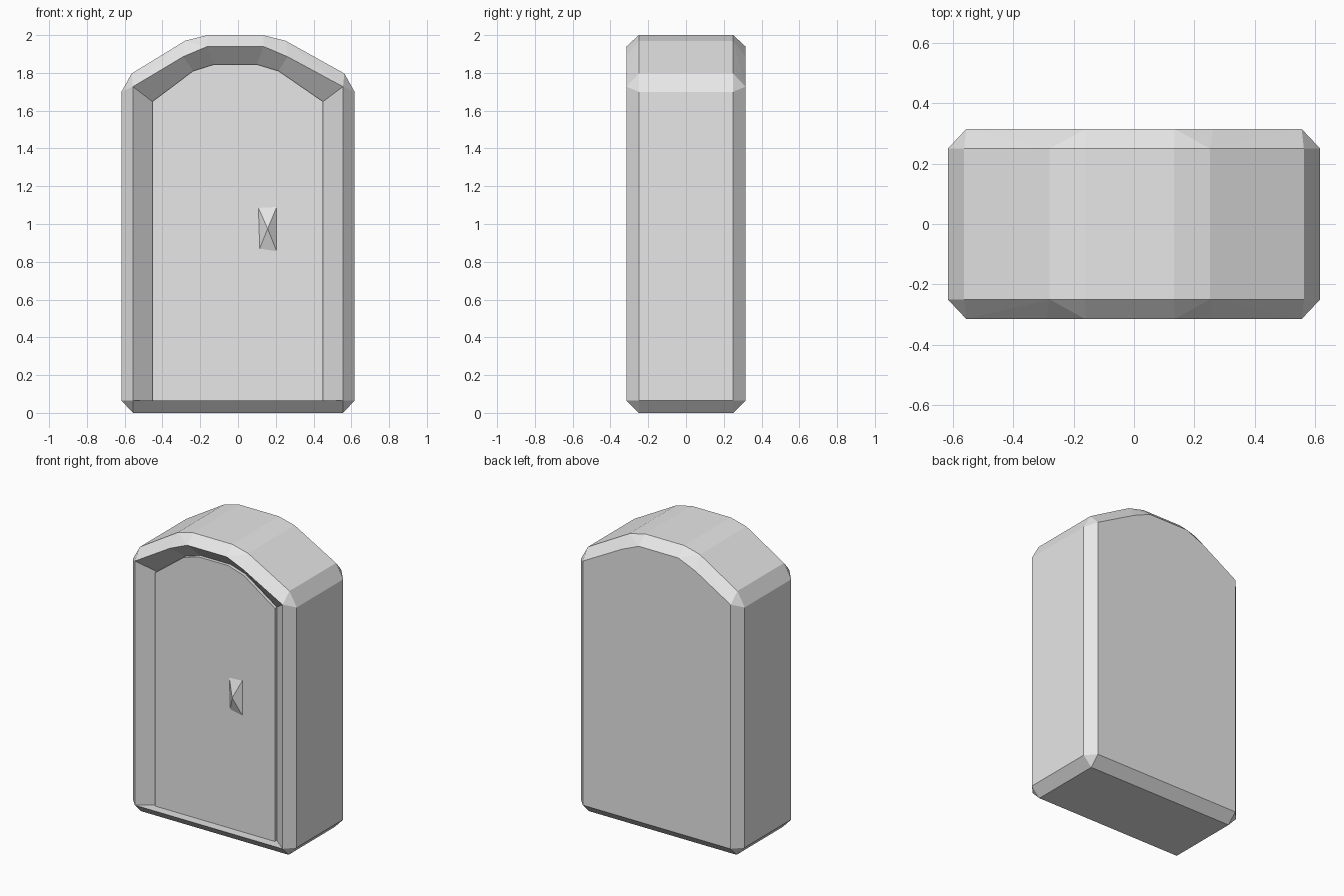
import bpy, bmesh

cube = bpy.data.objects.get("Cube")
if cube:
    bpy.data.objects.remove(cube, do_unlink=True)

stone = bpy.data.materials.new("light_grey")
stone.use_nodes = True
stone.diffuse_color = (0.8, 0.8, 0.8, 1)
stone.node_tree.nodes["Principled BSDF"].inputs["Base Color"].default_value = (0.8, 0.8, 0.8, 1)

# Outlines as (x, z), running clockwise from the lower left corner
RIM = [(-.556, .065), (-.556, 1.727), (-.29, 1.886), (-.162, 1.94),
       (.135, 1.94), (.262, 1.886), (.556, 1.727), (.556, .065)]
GIRTH = [(-.556, 0), (-.617, .065), (-.617, 1.70), (-.563, 1.797), (-.28, 1.97), (-.162, 2),
         (.133, 2), (.252, 1.97), (.563, 1.797), (.617, 1.70), (.617, .065), (.556, 0)]
PANEL = [(-.453, .06), (-.453, 1.648), (-.238, 1.81), (-.127, 1.845),
         (.10, 1.845), (.215, 1.81), (.45, 1.648), (.45, .06)]
FRONT, SHOULDER, FLOOR, DOOR = -.315, -.25, -.225, -.247


def ring(bm, outline, y):
    return [bm.verts.new((x, y, z)) for x, z in outline]


def bridge(bm, a, b):
    for i in range(len(a)):
        j = (i + 1) % len(a)
        bm.faces.new((a[i], a[j], b[j], b[i]))


def finish(bm, name):
    bmesh.ops.recalc_face_normals(bm, faces=bm.faces)
    mesh = bpy.data.meshes.new(name)
    bm.to_mesh(mesh)
    bm.free()
    mesh.materials.append(stone)
    obj = bpy.data.objects.new(name, mesh)
    bpy.context.collection.objects.link(obj)
    return obj


# Chamfered arched body with a sloping recess in its front
bm = bmesh.new()
rim = ring(bm, RIM, FRONT)
ring(bm, RIM, -FRONT)
for y in (SHOULDER, -SHOULDER):
    ring(bm, GIRTH, y)
bmesh.ops.convex_hull(bm, input=bm.verts[:])
front = [f for f in bm.faces if all(v in rim for v in f.verts)]
bmesh.ops.delete(bm, geom=front, context='FACES_ONLY')
# Drop diagonals left on the open front
bmesh.ops.delete(bm, geom=[e for e in bm.edges if not e.link_faces], context='EDGES')
floor = ring(bm, PANEL, FLOOR)
bridge(bm, rim, floor)
bm.faces.new(floor)
bmesh.ops.dissolve_limit(bm, angle_limit=.02, verts=bm.verts[:], edges=bm.edges[:])
finish(bm, "arched_body")

# Door slab raised from the recess floor
bm = bmesh.new()
back, face = ring(bm, PANEL, FLOOR), ring(bm, PANEL, DOOR)
bridge(bm, back, face)
bm.faces.new(face)
finish(bm, "door_panel")

# Faceted handle
bm = bmesh.new()
base = ring(bm, [(.108, 1.085), (.205, 1.09), (.205, .855), (.115, .87)], DOOR)
tip = bm.verts.new((.157, DOOR - .04, .975))
bm.faces.new(base)
for i in range(4):
    bm.faces.new((base[i], base[(i + 1) % 4], tip))
finish(bm, "door_handle")
